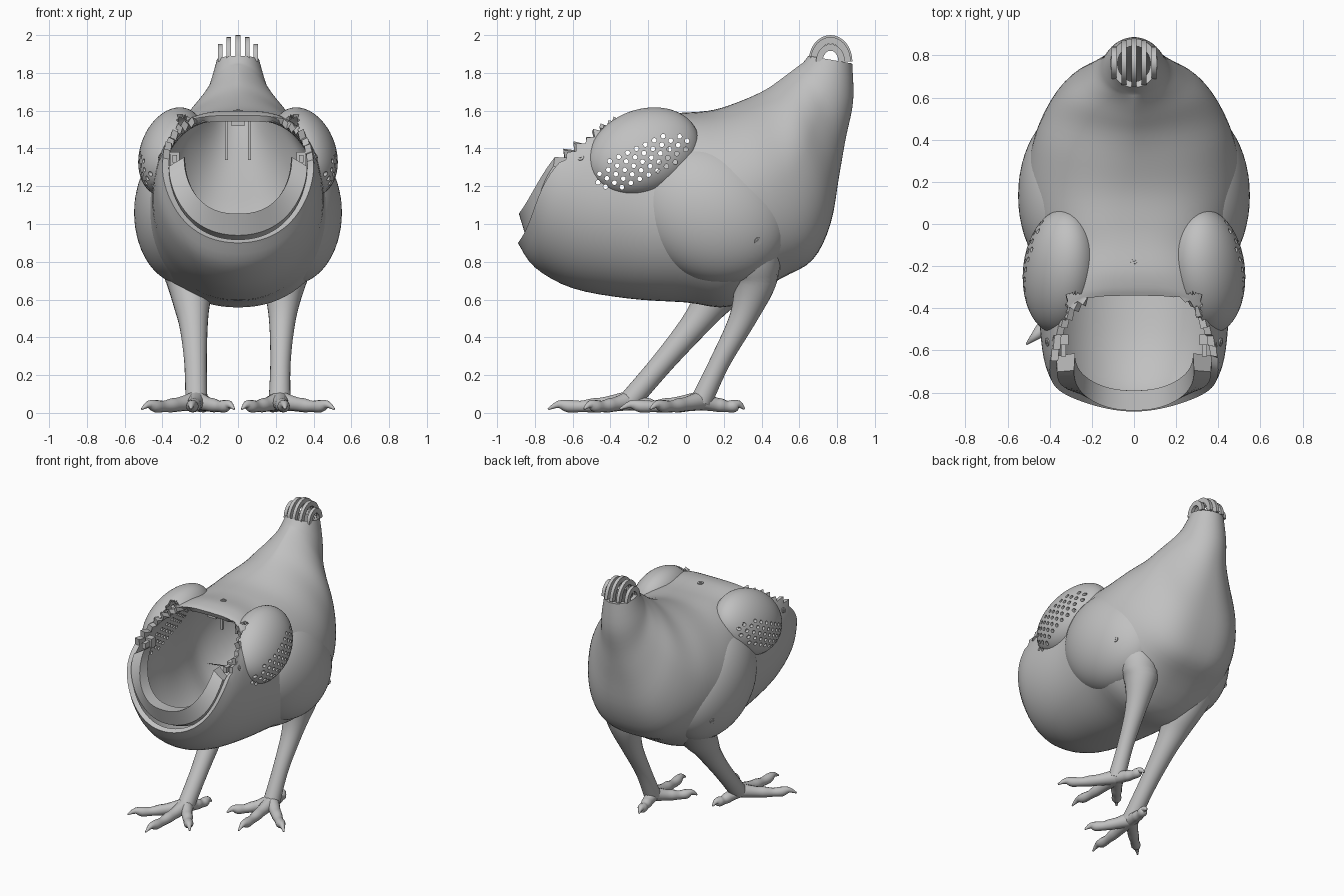
import bpy, bmesh, math, random
from mathutils import Vector, Matrix
from mathutils.bvhtree import BVHTree

random.seed(4)
if "Cube" in bpy.data.objects:
    bpy.data.objects.remove(bpy.data.objects["Cube"], do_unlink=True)

grey = bpy.data.materials.new("plain grey")
grey.use_nodes = True
grey.diffuse_color = (0.53, 0.53, 0.53, 1)
for node in grey.node_tree.nodes:
    if node.type == 'BSDF_PRINCIPLED':
        node.inputs["Base Color"].default_value = grey.diffuse_color


def finish(bm, name):
    mesh = bpy.data.meshes.new(name)
    bm.to_mesh(mesh)
    bm.free()
    mesh.materials.append(grey)
    obj = bpy.data.objects.new(name, mesh)
    bpy.context.collection.objects.link(obj)
    smooth(mesh)
    return obj


def smooth(mesh):
    mesh.shade_smooth()
    mesh.set_sharp_from_angle(angle=math.radians(40))


def spline(points, steps):
    """Catmull-Rom interpolation of tuples of any length."""
    out = []
    last = len(points) - 1
    for i in range(last):
        p0, p1, p2, p3 = (points[min(max(i + k, 0), last)] for k in (-1, 0, 1, 2))
        for s in range(steps):
            t = s / steps
            out.append([b + 0.5 * t * (c - a + t * (2*a - 5*b + 4*c - d + t * (3*(b - c) + d - a)))
                        for a, b, c, d in zip(p0, p1, p2, p3)])
    return out + [list(points[-1])]


def bridge(bm, rings, closed=True):
    for r0, r1 in zip(rings, rings[1:]):
        n = len(r0)
        for j in range(n if closed else n - 1):
            k = (j + 1) % n
            bm.faces.new((r0[j], r0[k], r1[k], r1[j]))


def section(values, angles):
    """Oval between a top and a bottom point, bowed forward at its sides."""
    ty, tz, by, bz, w, bow, upper, lower = values
    top, low = Vector((0, ty, tz)), Vector((0, by, bz))
    mid, half = (top + low) / 2, (top - low) / 2
    forward = Vector((0, -half.z, half.y)).normalized()
    points = []
    for a in angles:
        c, s = math.cos(a), math.sin(a)
        x = math.copysign(w * abs(s) ** (upper if c > 0 else lower), s)
        points.append(mid + half * c + forward * bow * s ** 4 + Vector((x, 0, 0)))
    return points


def tube(bm, path, sides=14, steps=4):
    pts = spline(path, steps)
    rings = []
    for i, p in enumerate(pts):
        tangent = Vector(pts[min(i + 1, len(pts) - 1)][:3]) - Vector(pts[max(i - 1, 0)][:3])
        q = tangent.to_track_quat('Z', 'Y')
        rings.append([bm.verts.new(Vector(p[:3]) + q @ Vector((
            p[3] * math.cos(j * math.tau / sides), p[3] * math.sin(j * math.tau / sides), 0)))
            for j in range(sides)])
    bridge(bm, rings)
    bm.faces.new(rings[0][::-1])
    bm.faces.new(rings[-1])


def box(bm, centre, size):
    bmesh.ops.create_cube(bm, size=1, matrix=Matrix.Translation(centre) @ Matrix.Diagonal((*size, 1)))


def shell(obj, thickness, cutter):
    """Thicken, pierce, and keep the modified result as the mesh."""
    mod = obj.modifiers.new("wall", 'SOLIDIFY')
    mod.thickness, mod.offset = thickness, -1
    cut = obj.modifiers.new("holes", 'BOOLEAN')
    cut.operation, cut.solver, cut.object = 'DIFFERENCE', 'EXACT', cutter
    graph = bpy.context.evaluated_depsgraph_get()
    mesh = bpy.data.meshes.new_from_object(obj.evaluated_get(graph))
    obj.modifiers.clear()
    obj.data = mesh
    smooth(mesh)


# Body loft, from the open neck to the tail:
# top y z, bottom y z, half width, bow, upper and lower roundness
SECTIONS = [
    (-.34, 1.575, -.89, .90, .40, .10, .52, 1),
    (-.30, 1.59, -.80, .77, .43, .08, .58, 1),
    (-.22, 1.60, -.60, .66, .45, .04, .65, 1),
    (-.10, 1.59, -.30, .605, .46, .01, .7, .95),
    (.00, 1.59, .00, .585, .49, 0, .75, .95),
    (.15, 1.605, .24, .565, .515, 0, .9, .9),
    (.30, 1.655, .50, .71, .475, 0, 1.1, .75),
    (.42, 1.71, .67, .81, .41, 0, 1.3, .7),
    (.50, 1.765, .765, 1.0, .335, 0, 1.4, .65),
    (.56, 1.81, .81, 1.25, .24, 0, 1.4, .75),
    (.60, 1.84, .845, 1.45, .175, 0, 1.2, .9),
    (.62, 1.855, .885, 1.65, .142, 0, 1, 1),
    (.648, 1.89, .88, 1.85, .112, 0, 1, 1),
]
SEGMENTS = 80
angles = [j * math.tau / SEGMENTS for j in range(SEGMENTS)]
bm = bmesh.new()
rings = [[bm.verts.new(p) for p in section(s, angles)] for s in spline(SECTIONS, 4)]
bridge(bm, rings)
# Ragged upper rim of the neck opening
for j, a in enumerate(angles):
    if 0.1 < math.cos(a) < 0.97:
        reach = random.uniform(.01, .05) if j % 2 else random.uniform(-.02, 0)
        rings[0][j].co += Vector((0, -.7, .6)) * reach
bm.normal_update()
body_tree = BVHTree.FromBMesh(bm)
body = finish(bm, "body_shell")


def inside_body(p):
    spot, normal, _, _ = body_tree.find_nearest(p)
    return (p - spot).dot(normal) < -0.008


def trim(bm):
    """Drop faces hidden within the body so that its cavity stays empty."""
    hidden = [f for f in bm.faces if all(inside_body(v.co) for v in f.verts)]
    bmesh.ops.delete(bm, geom=hidden, context='FACES')


def ellipsoid(centre, radii, tilt, roll=0):
    bm = bmesh.new()
    place = (Matrix.Translation(centre) @ Matrix.Rotation(math.radians(roll), 4, 'Y')
             @ Matrix.Rotation(math.radians(tilt), 4, 'X'))
    bmesh.ops.create_uvsphere(bm, u_segments=56, v_segments=36, radius=1,
                              matrix=place @ Matrix.Diagonal((*radii, 1)))
    bm.normal_update()
    return bm


# Cutter for the staggered holes of the wing grilles
bm = bmesh.new()
slope = math.radians(25)
for row in range(-2, 3):
    for col in range(-5, 6):
        u, v = (col + 0.5 * (row % 2)) * .052, row * .038
        if (u / .265) ** 2 + (v / .095) ** 2 < 1:
            y = -.23 + u * math.cos(slope) - v * math.sin(slope)
            z = 1.33 + u * math.sin(slope) + v * math.cos(slope)
            bmesh.ops.create_cone(bm, cap_ends=True, segments=10, radius1=.0125, radius2=.0125, depth=2,
                                  matrix=Matrix.Translation((0, y, z)) @ Matrix.Rotation(math.pi / 2, 4, 'Y'))
cutter = finish(bm, "hole_cutter")
cutter.hide_render = True
shell(body, .035, cutter)

screws = bmesh.new()


def screw(tree, origin, direction):
    spot, normal, _, _ = tree.ray_cast(Vector(origin), Vector(direction))
    if spot:
        tube(screws, [(*(spot - normal * .01), .02), (*(spot + normal * .006), .02)], 12, 1)
        tube(screws, [(*spot, .009), (*(spot + normal * .011), .009)], 8, 1)


screw(body_tree, (0, -.17, 3), (0, 0, -1))

for side, name, foot_y in ((1, "left", .08), (-1, "right", -.30)):
    # Wing stump with grille
    bm = ellipsoid((side * .35, -.225, 1.382), (.168, .305, .23), 23, -side * 20)
    trim(bm)
    inner = [f for f in bm.faces
             if f.calc_center_median().y < -.33 and abs(f.calc_center_median().x) < .32]
    bmesh.ops.delete(bm, geom=inner, context='FACES')
    shell(finish(bm, name + "_wing"), .02, cutter)
    screw(body_tree, (side, -.56, 1.355), (-side, 0, 0))

    # Thigh
    bm = ellipsoid((side * .29, .135, 1.06), (.26, .43, .36), -30)
    screw(BVHTree.FromBMesh(bm), (side, .38, .91), (-side, 0, 0))
    trim(bm)
    finish(bm, name + "_thigh")

    # Leg, striding: the right one reaches further forward
    if side > 0:
        path = [(.28, .33, .95, .17), (.26, .36, .80, .145), (.245, .36, .68, .112),
                (.235, .30, .50, .072), (.225, .18, .27, .054), (.22, .08, .06, .058)]
    else:
        path = [(-.27, .30, .85, .16), (-.25, .22, .70, .13), (-.245, .13, .58, .098),
                (-.235, .04, .46, .075), (-.225, -.12, .27, .06), (-.22, -.30, .06, .058)]
    bm = bmesh.new()
    tube(bm, path, 24, 6)
    trim(bm)
    finish(bm, name + "_leg")

    # Foot: three front toes and a hind toe, each with a claw
    bm = bmesh.new()
    for dx, dy in ((.03, -.43), (.29, -.27), (-.2, -.24), (-.05, .23)):
        tube(bm, [(side * (.22 + dx * t), foot_y + dy * t, z, r) for t, z, r in (
            (0, .065, .052), (.3, .046, .038), (.45, .04, .037), (.6, .034, .03), (.75, .036, .033),
            (.87, .045, .02), (1, .02, .005))], 12, 3)
    finish(bm, name + "_foot")

    # Small hinge bracket inside the neck opening
    bm = bmesh.new()
    box(bm, (side * .335, -.55, 1.345), (.05, .05, .07))
    box(bm, (side * .335, -.60, 1.345), (.025, .06, .04))
    finish(bm, name + "_bracket")

finish(screws, "screws")
bpy.data.objects.remove(cutter, do_unlink=True)

# Clip under the back of the neck opening, with two hanging rods
bm = bmesh.new()
box(bm, (0, -.29, 1.54), (.07, .04, .04))
for x in (-.06, .06):
    box(bm, (x, -.1, 1.45), (.016, .016, .22))
finish(bm, "inner_clip")

# Inner collar along the lower half of the neck opening
collar_angles = [math.pi * (0.49 + 1.02 * j / 40) for j in range(41)]
bm = bmesh.new()
loop = [[bm.verts.new(p) for p in section(s, collar_angles)] for s in (
    (-.42, 1.55, -.85, .94, .365, .09, 1, 1),
    (-.47, 1.60, -.885, 1.055, .285, .03, 1, .85),
    (-.40, 1.60, -.79, 1.05, .28, .03, 1, .85),
    (-.36, 1.55, -.79, .91, .37, .07, 1, 1))]
bridge(bm, loop + loop[:1], closed=False)
bm.faces.new([ring[0] for ring in loop])
bm.faces.new([ring[-1] for ring in loop])
bmesh.ops.recalc_face_normals(bm, faces=bm.faces[:])
finish(bm, "neck_collar")

# Slotted cage over the tail opening: flat arched fins
bm = bmesh.new()
for x in (-.094, -.048, 0, .048, .094):
    span = math.sqrt(1 - (x / .125) ** 2)
    fin = [[bm.verts.new((x + dx, .765 - (.116 * span - depth) * math.cos(t),
                          1.86 + (.14 * span - depth) * math.sin(t)))
            for dx, depth in ((-.012, 0), (.012, 0), (.012, .035), (-.012, .035))]
           for t in (math.pi * k / 16 for k in range(17))]
    bridge(bm, fin)
    bm.faces.new(fin[0])
    bm.faces.new(fin[-1])
bmesh.ops.recalc_face_normals(bm, faces=bm.faces[:])
finish(bm, "tail_cage")
